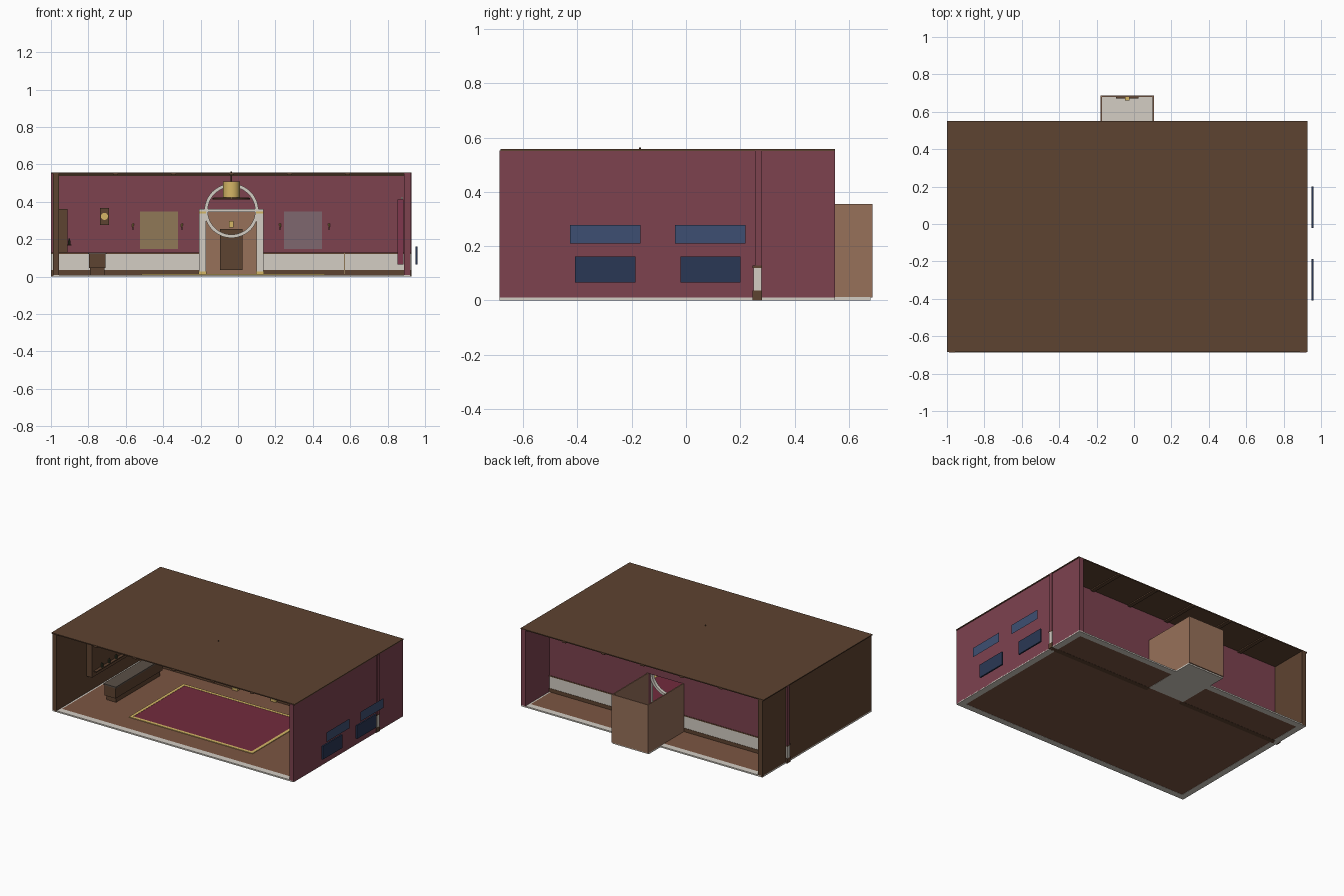
import bpy, math

if "Cube" in bpy.data.objects:
    bpy.data.objects.remove(bpy.data.objects["Cube"])


def mat(name, hexcol):
    lin = [(int(hexcol[i:i + 2], 16) / 255) ** 2.2 for i in (0, 2, 4)]
    m = bpy.data.materials.new(name)
    m.diffuse_color = (*lin, 1)
    m.use_nodes = True
    m.node_tree.nodes["Principled BSDF"].inputs["Base Color"].default_value = m.diffuse_color
    return m


WOOD = mat("dark_wood", "5E4534")
FLOOR = mat("floor_wood", "7A5644")
MAROON = mat("maroon_plaster", "7C4450")
CREAM = mat("cream_stone", "D2CCC2")
TAN = mat("tan_plaster", "96705A")
GOLD = mat("gold", "D4B566")
RED = mat("carpet_red", "722F40")
CURTAIN = mat("curtain_red", "7F3A4E")
NAVY = mat("window_navy", "2E3A55")
BLUE = mat("window_blue", "405072")
OLIVE = mat("amber_panel", "8E7858")
GREY = mat("mirror_grey", "7E676E")
STONE = mat("counter_stone", "5A5048")
GREEN = mat("bottle_green", "3A4030")

CX, CY = -0.035, -0.17          # centre of the main hall
X0, X1, Y0, Y1 = -0.99, 0.922, -0.687, 0.55


def box(name, x, y, z, m):
    """Box from (min, max) pairs."""
    v = [(a, b, c) for a in x for b in y for c in z]
    f = [(0, 1, 3, 2), (4, 6, 7, 5), (0, 4, 5, 1), (2, 3, 7, 6), (0, 2, 6, 4), (1, 5, 7, 3)]
    return mesh(name, v, f, m)


def mesh(name, v, f, m):
    me = bpy.data.meshes.new(name)
    me.from_pydata(v, [], f)
    me.materials.append(m)
    ob = bpy.data.objects.new(name, me)
    bpy.context.collection.objects.link(ob)
    return ob


def cyl(name, loc, r, h, m, rot=(0, 0, 0), n=16, r2=None):
    bpy.ops.mesh.primitive_cone_add(vertices=n, radius1=r, radius2=r if r2 is None else r2,
                                    depth=h, location=loc, rotation=rot)
    ob = bpy.context.object
    ob.name = name
    ob.data.materials.append(m)
    bpy.ops.object.shade_smooth_by_angle()
    return ob


def ring(name, loc, r_in, r_out, depth, m, upright=True, n=48):
    """Ring with a rectangular section."""
    prof = [(r_in, -depth / 2), (r_out, -depth / 2), (r_out, depth / 2), (r_in, depth / 2)]
    v, f = [], []
    for i in range(n):
        a = 2 * math.pi * i / n
        for r, d in prof:
            c, s = r * math.cos(a), r * math.sin(a)
            v.append((c, d, s) if upright else (c, -s, d))
        for j in range(4):
            k, l = (i + 1) % n * 4, (j + 1) % 4
            f.append((i * 4 + j, i * 4 + l, k + l, k + j))
    ob = mesh(name, v, f, m)
    ob.location = loc
    return ob


def border(name, x, y, z, w, m):
    """Four strips around a rectangle."""
    box(name + "_front", x, (y[0], y[0] + w), z, m)
    box(name + "_back", x, (y[1] - w, y[1]), z, m)
    for s, a in (("left", x[0]), ("right", x[1] - w)):
        box(f"{name}_{s}", (a, a + w), (y[0] + w, y[1] - w), z, m)


# Floor, stone edging and carpet
border("floor_edging", (X0, X1), (Y0, Y1), (0, 0.01), 0.045, CREAM)
box("floor", (X0 + 0.045, X1 - 0.045), (Y0 + 0.045, Y1 - 0.045), (0.001, 0.01), FLOOR)
box("carpet", (CX - 0.48, CX + 0.49), (CY - 0.32, CY + 0.29), (0.01, 0.013), RED)
border("carpet_trim", (CX - 0.48, CX + 0.50), (CY - 0.33, CY + 0.29), (0.01, 0.0145), 0.022, GOLD)

# Side walls
box("left_wall", (X0, -0.957), (Y0, Y1), (0.003, 0.553), WOOD)
box("right_wall", (0.888, X1), (Y0, Y1), (0.003, 0.553), MAROON)

# Partition wall with doorway, layered: skirting, wainscot, rail, plaster
DX0, DX1 = -0.172, 0.1
for side, x in (("left", (-1.0, DX0)), ("right", (DX1, 0.928))):
    box(f"skirting_{side}", x, (0.245, 0.281), (0, 0.036), WOOD)
    box(f"wainscot_{side}", x, (0.249, 0.279), (0.036, 0.12), CREAM)
    box(f"chair_rail_{side}", x, (0.245, 0.281), (0.12, 0.128), WOOD)
    box(f"partition_{side}", x, (0.254, 0.279), (0.128, 0.553), MAROON)
box("partition_over_door", (DX0, DX1), (0.254, 0.279), (0.35, 0.553), MAROON)
box("crown_moulding", (-0.957, 0.888), (0.24, 0.254), (0.538, 0.552), WOOD)

# Ceiling and crossing beams
box("ceiling", (-1.0, 0.927), (Y0 + 0.003, Y1), (0.551, 0.558), WOOD)
for i in range(5):
    x = CX + (i - 2) * 0.31
    box(f"beam_long_{i}", (x - 0.014, x + 0.014), (Y0 + 0.005, Y1 - 0.002), (0.543, 0.557), WOOD)
for i in range(4):
    y = -0.52 + i * 0.235
    box(f"beam_cross_{i}", (-0.957, 0.888), (y - 0.012, y + 0.012), (0.543, 0.557), WOOD)

# Open-topped alcove behind the doorway, with its door and lamp
box("alcove_floor", (-0.18, 0.108), (0.279, 0.68), (0, 0.012), CREAM)
box("alcove_left", (-0.18, DX0), (0.281, 0.687), (0.01, 0.355), TAN)
box("alcove_right", (DX1, 0.108), (0.281, 0.687), (0.01, 0.355), TAN)
box("alcove_back", (DX0, DX1), (0.679, 0.687), (0.01, 0.355), TAN)
box("inner_door", (-0.097, 0.025), (0.67, 0.679), (0.035, 0.255), WOOD)
box("alcove_lamp", (CX - 0.012, CX + 0.012), (0.66, 0.679), (0.262, 0.298), GOLD)

# Doorway surround and ring
for side, a in (("left", -0.208), ("right", 0.098)):
    box(f"door_jamb_{side}", (a, a + 0.037), (0.235, 0.256), (0.025, 0.345), CREAM)
    box(f"jamb_base_{side}", (a - 0.003, a + 0.04), (0.232, 0.25), (0.01, 0.027), GOLD)
    box(f"jamb_capital_{side}", (a - 0.001, a + 0.038), (0.231, 0.25), (0.338, 0.348), GOLD)
box("door_lintel", (-0.208, 0.135), (0.235, 0.256), (0.345, 0.363), CREAM)
ring("door_ring", (CX, 0.245, 0.352), 0.127, 0.145, 0.024, CREAM)

# Wall panels, sconces and clock
box("amber_panel", (-0.525, -0.322), (0.246, 0.256), (0.147, 0.348), OLIVE)
box("mirror_panel", (0.247, 0.45), (0.246, 0.256), (0.147, 0.348), GREY)
for i, x in enumerate((-0.562, -0.3, 0.225, 0.487)):
    box(f"sconce_plate_{i}", (x - 0.003, x + 0.003), (0.245, 0.256), (0.25, 0.285), WOOD)
    cyl(f"sconce_shade_{i}", (x, 0.24, 0.275), 0.004, 0.018, GOLD, r2=0.006, n=10)
box("clock_case", (-0.738, -0.69), (0.238, 0.256), (0.275, 0.367), WOOD)
cyl("clock_face", (-0.714, 0.236, 0.322), 0.019, 0.006, GOLD, rot=(math.pi / 2, 0, 0), n=24)
box("thin_post", (0.567, 0.573), (0.243, 0.25), (0.015, 0.128), OLIVE)

# Chandelier
cyl("chandelier_rod", (CX, CY, 0.535), 0.004, 0.056, WOOD, n=8)
cyl("chandelier_shade", (CX, CY, 0.466), 0.045, 0.085, GOLD, n=24)
ring("chandelier_hoop", (CX, CY, 0.416), 0.09, 0.1, 0.008, WOOD, upright=False, n=32)
for i in range(2):
    d = 0.095 if i else 0.003
    e = 0.003 if i else 0.095
    box(f"hoop_spoke_{i}", (CX - d, CX + d), (CY - e, CY + e), (0.413, 0.423), WOOD)

# Bar counter, back panel and bottles on the left
box("bar_base", (-0.79, -0.715), (-0.36, 0.14), (0.01, 0.05), WOOD)
box("bar_counter", (-0.797, -0.708), (-0.375, 0.155), (0.045, 0.12), WOOD)
box("bar_top", (-0.802, -0.703), (-0.38, 0.16), (0.12, 0.13), STONE)
box("back_bar_panel", (-0.957, -0.912), (-0.35, 0.13), (0.13, 0.362), WOOD)
box("bottle_shelf", (-0.912, -0.89), (-0.33, 0.11), (0.166, 0.172), WOOD)
for i in range(5):
    y = -0.25 + i * 0.08
    cyl(f"bottle_{i}", (-0.902, y, 0.183), 0.008, 0.023, GREEN, n=10)
    cyl(f"bottle_neck_{i}", (-0.902, y, 0.199), 0.003, 0.01, GREEN, n=8)

# Windows outside the right wall, curtains and rods inside
for i, y in enumerate((-0.298, 0.09)):
    box(f"lower_window_{i}", (0.948, 0.959), (y - 0.111, y + 0.111), (0.066, 0.161), NAVY)
    mesh(f"upper_window_{i}", [(1.0, y - 0.13, 0.21), (1.0, y + 0.13, 0.21),
                               (1.0, y + 0.13, 0.278), (1.0, y - 0.13, 0.278)],
         [(0, 1, 2, 3)], BLUE)
    cyl(f"curtain_rod_{i}", (0.877, y, 0.42), 0.006, 0.32, CREAM, rot=(math.pi / 2, 0, 0), n=12)
    for s in (-1, 1):
        c = y + s * 0.125
        box(f"curtain_{i}_{'near' if s < 0 else 'far'}", (0.853, 0.886),
            (c - 0.025, c + 0.025), (0.066, 0.412), CURTAIN)
